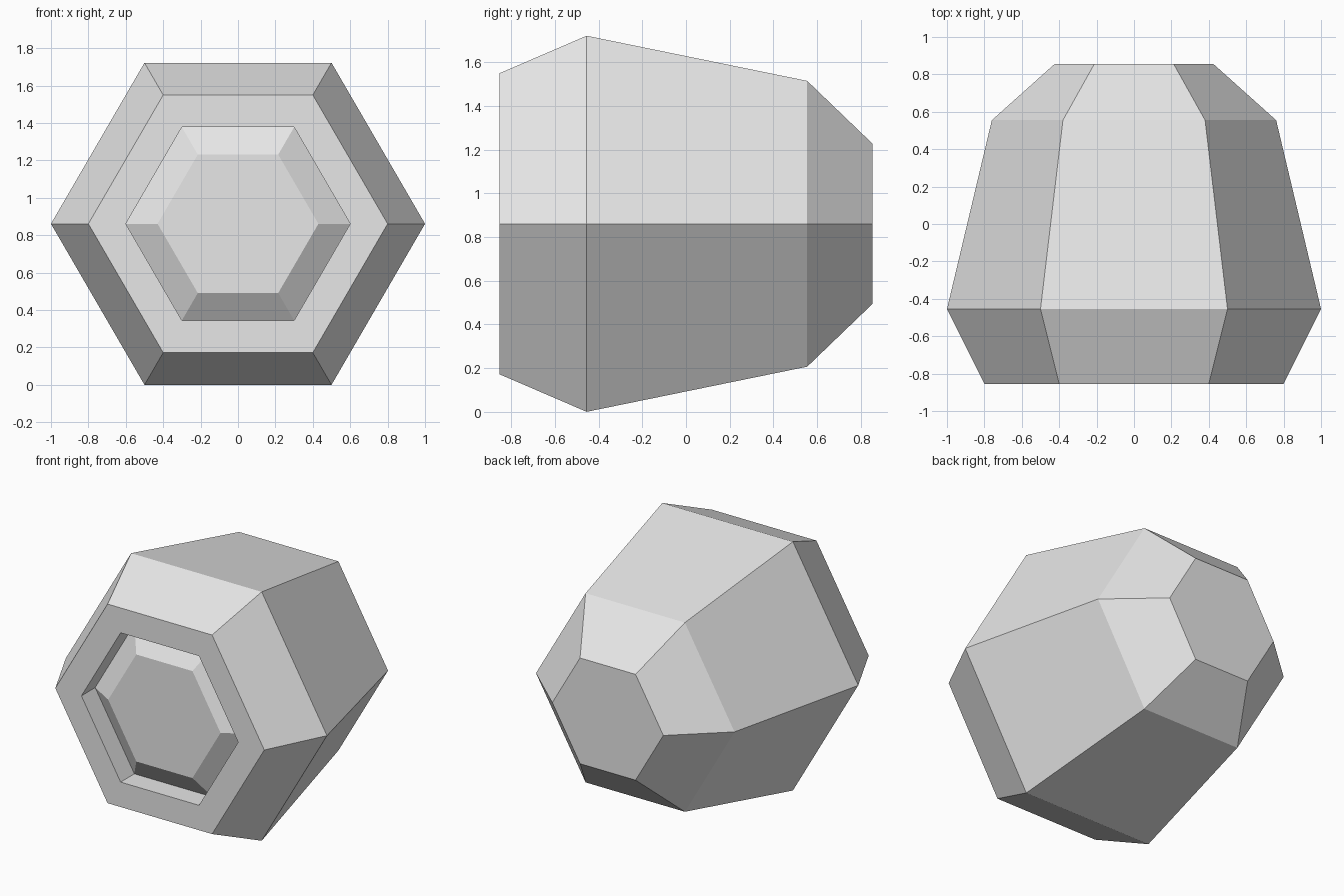
import bpy
import bmesh
import math

default_cube = bpy.data.objects.get("Cube")
if default_cube:
    bpy.data.objects.remove(default_cube)

SIDES = 6
HALF_HEIGHT = 0.861
FLATTEN = HALF_HEIGHT / math.sin(math.pi / 3)

# Light grey material
grey = bpy.data.materials.new("light_grey")
grey.use_nodes = True
grey.diffuse_color = (0.8, 0.8, 0.8, 1)
grey.node_tree.nodes["Principled BSDF"].inputs["Base Color"].default_value = (0.8, 0.8, 0.8, 1)


def hexagonal_loft(name, profile):
    """Join hexagons of (radius, y) in order and cap both ends."""
    bm = bmesh.new()
    rings = []
    for radius, y in profile:
        ring = []
        for i in range(SIDES):
            a = math.tau * i / SIDES
            z = HALF_HEIGHT + radius * math.sin(a) * FLATTEN
            ring.append(bm.verts.new((radius * math.cos(a), y, z)))
        rings.append(ring)
    for near, far in zip(rings, rings[1:]):
        for i in range(SIDES):
            j = (i + 1) % SIDES
            bm.faces.new((near[i], near[j], far[j], far[i]))
    bm.faces.new(rings[0])
    bm.faces.new(rings[-1])
    bmesh.ops.recalc_face_normals(bm, faces=bm.faces)
    mesh = bpy.data.meshes.new(name)
    bm.to_mesh(mesh)
    bm.free()
    mesh.materials.append(grey)
    obj = bpy.data.objects.new(name, mesh)
    bpy.context.collection.objects.link(obj)
    return obj


hexagonal_loft("hexagonal_body", [
    (0.43, -0.805),   # raised centre panel
    (0.60, -0.705),   # floor of the groove
    (0.60, -0.855),   # inner edge of the front rim
    (0.80, -0.855),   # outer edge of the front rim
    (1.00, -0.455),   # widest ring
    (0.76, 0.555),    # back shoulder
    (0.425, 0.855),   # back cap
])
